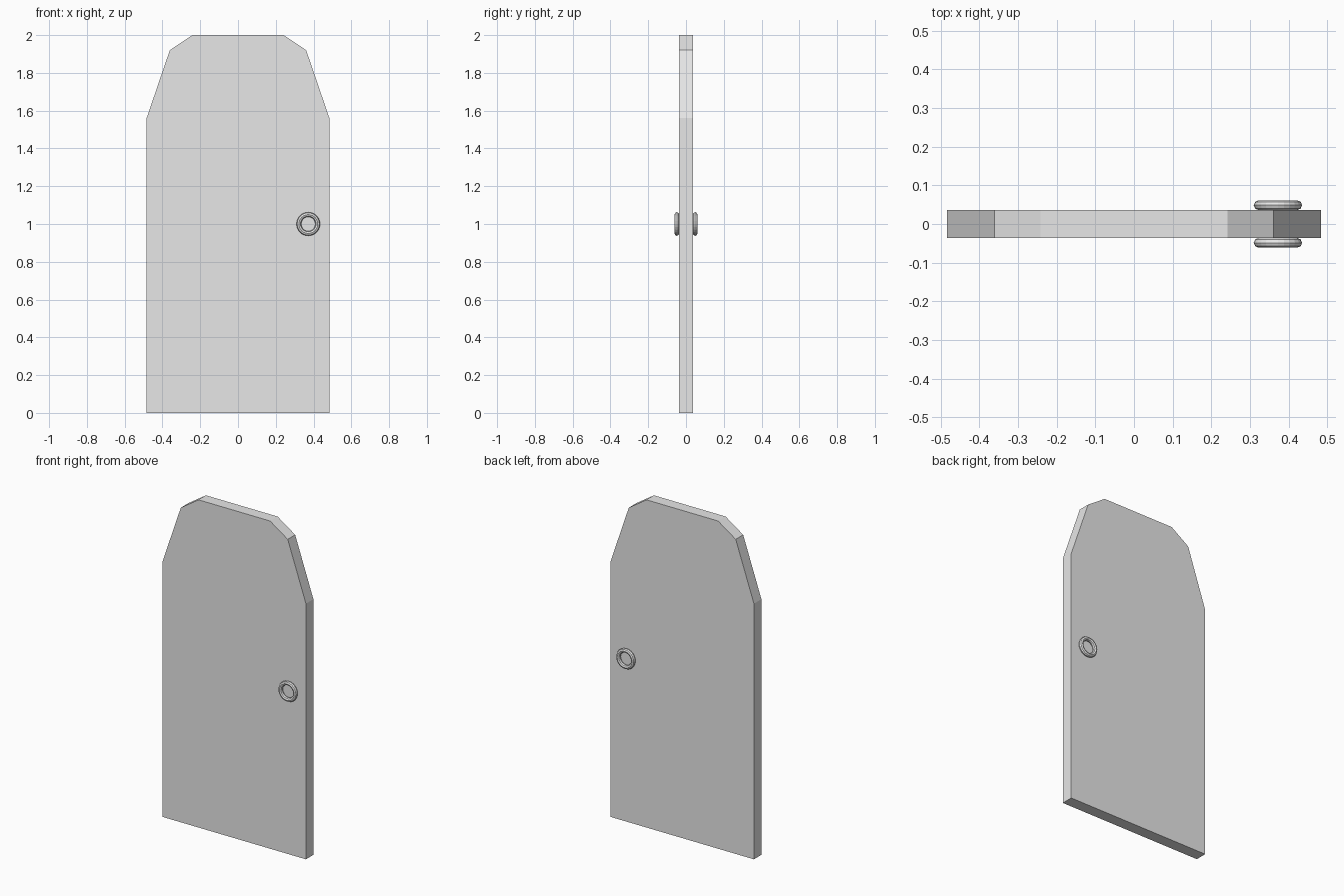
import bpy, bmesh, math

if "Cube" in bpy.data.objects:
    bpy.data.objects.remove(bpy.data.objects["Cube"])

HALF = 0.036          # half thickness of the door
RING_R, TUBE_R = 0.05, 0.0125

grey = bpy.data.materials.new("plain grey")
grey.diffuse_color = (0.8, 0.8, 0.8, 1)
grey.use_nodes = True
grey.node_tree.nodes["Principled BSDF"].inputs["Base Color"].default_value = grey.diffuse_color

# Door panel: mirrored outline with a faceted top, extruded through its thickness
right_side = [(0.484, 0), (0.484, 1.56), (0.361, 1.92), (0.242, 2.0)]
outline = right_side + [(-x, z) for x, z in reversed(right_side)]
bm = bmesh.new()
face = bm.faces.new([bm.verts.new((x, -HALF, z)) for x, z in outline])
result = bmesh.ops.extrude_face_region(bm, geom=[face])
new_verts = [g for g in result["geom"] if isinstance(g, bmesh.types.BMVert)]
bmesh.ops.translate(bm, verts=new_verts, vec=(0, 2 * HALF, 0))
bmesh.ops.recalc_face_normals(bm, faces=bm.faces)
mesh = bpy.data.meshes.new("door_panel")
bm.to_mesh(mesh)
bm.free()
mesh.materials.append(grey)
bpy.context.collection.objects.link(bpy.data.objects.new("door_panel", mesh))

# Ring handles, one resting on each face of the door
for name, side in (("front_ring_handle", -1), ("back_ring_handle", 1)):
    bpy.ops.mesh.primitive_torus_add(
        major_radius=RING_R, minor_radius=TUBE_R,
        major_segments=24, minor_segments=8,
        location=(0.372, side * (HALF + TUBE_R), 1.0),
        rotation=(math.pi / 2, 0, 0))
    ring = bpy.context.object
    ring.name = name
    ring.data.materials.append(grey)
